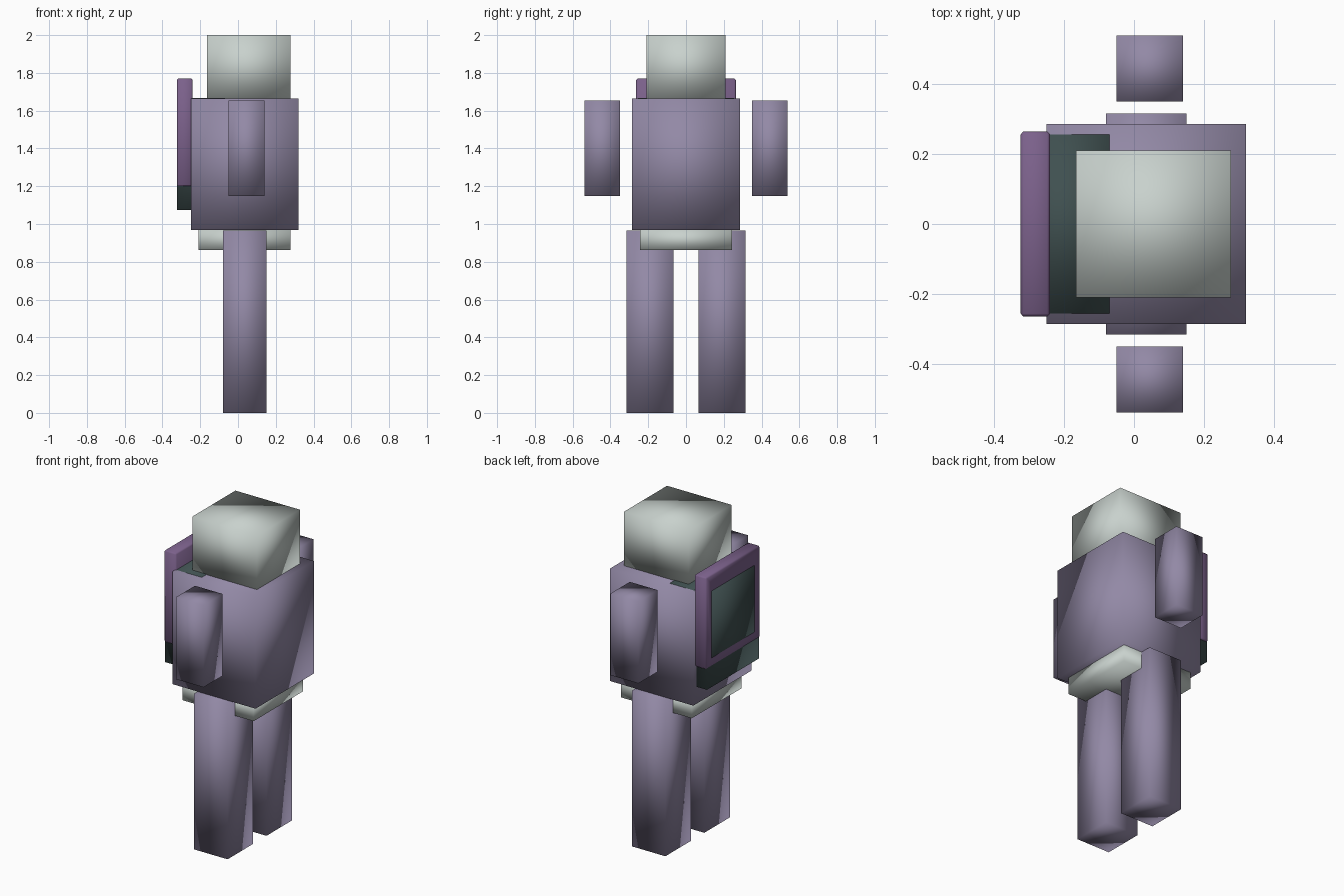
import bpy, bmesh

if "Cube" in bpy.data.objects:
    bpy.data.objects.remove(bpy.data.objects["Cube"])


def material(name, rgb):
    m = bpy.data.materials.new(name)
    m.diffuse_color = (*rgb, 1)
    m.use_nodes = True
    m.node_tree.nodes["Principled BSDF"].inputs["Base Color"].default_value = m.diffuse_color
    return m


PURPLE = material("dusty_purple", (0.29, 0.25, 0.38))
PLUM = material("plum", (0.20, 0.12, 0.26))
PALE = material("pale_grey_green", (0.58, 0.64, 0.61))
DARK = material("dark_slate", (0.05, 0.08, 0.08))


def box(name, x, y, z, mat, recess=None):
    """Box from (min, max) ranges, softly shaded; recess = (inset, depth) on the -x face."""
    bm = bmesh.new()
    bmesh.ops.create_cube(bm, size=1)
    for v in bm.verts:
        v.co = [(a + b) / 2 + c * (b - a) for c, (a, b) in zip(v.co, (x, y, z))]
    bm.normal_update()
    if recess:
        back = [f for f in bm.faces if f.normal.x < -0.9]
        bmesh.ops.inset_region(bm, faces=back, thickness=recess[0], depth=-recess[1])
    for f in bm.faces:
        f.smooth = True
    mesh = bpy.data.meshes.new(name)
    bm.to_mesh(mesh)
    bm.free()
    mesh.materials.append(mat)
    ob = bpy.data.objects.new(name, mesh)
    bpy.context.collection.objects.link(ob)
    return ob


# Head, torso and hips
box("head", (-0.165, 0.277), (-0.21, 0.21), (1.66, 2.0), PALE)
box("torso", (-0.25, 0.32), (-0.285, 0.285), (0.967, 1.665), PURPLE)
box("hips", (-0.21, 0.277), (-0.243, 0.243), (0.862, 0.97), PALE)

# Limbs, mirrored across y
for side, s in (("right", -1), ("left", 1)):
    box(side + "_arm", (-0.05, 0.14), sorted((s * 0.35, s * 0.538)), (1.148, 1.655), PURPLE)
    box(side + "_leg", (-0.08, 0.15), sorted((s * 0.065, s * 0.316)), (0, 0.965), PURPLE)

# Backpack core sunk into the torso, and the framed panel on it
box("backpack_core", (-0.322, -0.07), (-0.255, 0.255), (1.073, 1.668), DARK)
panel = box("backpack_panel", (-0.324, -0.24), (-0.264, 0.264), (1.2, 1.77), PLUM, (0.075, 0.002))
bevel = panel.modifiers.new("rim", 'BEVEL')
bevel.width = 0.008
bevel.segments = 1
bevel.limit_method = 'ANGLE'
bevel.angle_limit = 1.0
